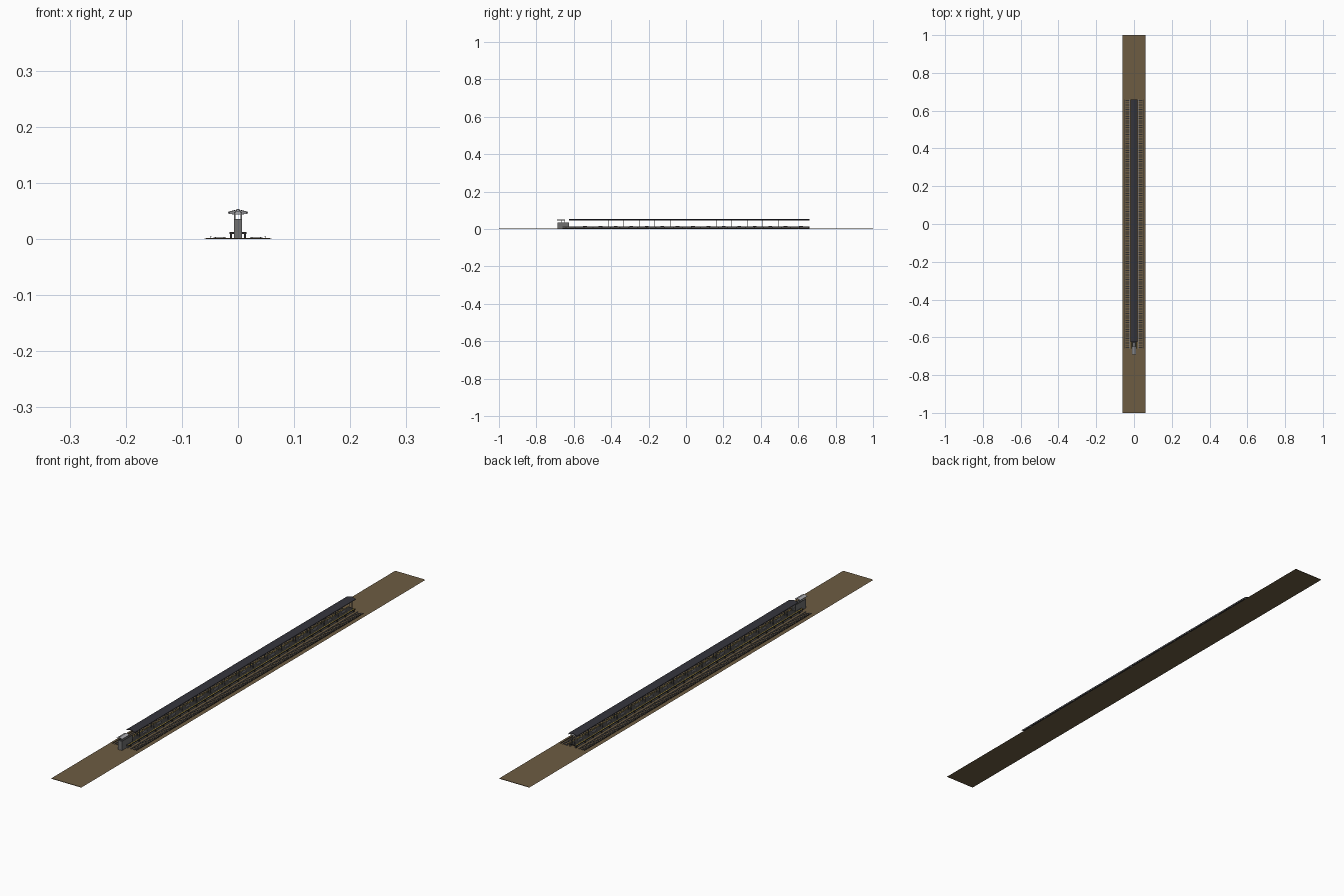
import bpy, bmesh, math

if "Cube" in bpy.data.objects:
    bpy.data.objects.remove(bpy.data.objects["Cube"])

def mat(name, c):
    m = bpy.data.materials.new(name)
    m.diffuse_color = (*c, 1)
    m.use_nodes = True
    m.node_tree.nodes["Principled BSDF"].inputs["Base Color"].default_value = m.diffuse_color
    return m

BROWN = mat("earth_brown", (0.155, 0.108, 0.055))
SLATE = mat("roof_slate", (0.035, 0.035, 0.045))
CONC = mat("concrete_grey", (0.16, 0.16, 0.16))
DARK = mat("sleeper_dark", (0.03, 0.028, 0.027))
STEEL = mat("rail_steel", (0.3, 0.3, 0.32))
YELLOW = mat("safety_yellow", (0.6, 0.42, 0.05))
LIGHT = mat("light_grey", (0.4, 0.4, 0.42))

def finish(name, bm, m):
    bmesh.ops.recalc_face_normals(bm, faces=bm.faces)
    me = bpy.data.meshes.new(name)
    bm.to_mesh(me)
    bm.free()
    me.materials.append(m)
    ob = bpy.data.objects.new(name, me)
    bpy.context.collection.objects.link(ob)
    return ob

def add_box(bm, x0, x1, y0, y1, z0, z1):
    v = [bm.verts.new((x, y, z)) for x in (x0, x1) for y in (y0, y1) for z in (z0, z1)]
    for f in ((0, 1, 3, 2), (4, 6, 7, 5), (0, 4, 5, 1), (2, 3, 7, 6), (0, 2, 6, 4), (1, 5, 7, 3)):
        bm.faces.new([v[i] for i in f])

def boxes(name, m, items, mirror=False):
    bm = bmesh.new()
    for b in items:
        add_box(bm, *b)
        if mirror:
            add_box(bm, -b[1], -b[0], *b[2:])
    return finish(name, bm, m)

def extrude_y(name, m, profiles, spans):
    # extrude x/z outlines along y
    bm = bmesh.new()
    for y0, y1 in spans:
        for prof in profiles:
            a = [bm.verts.new((x, y0, z)) for x, z in prof]
            b = [bm.verts.new((x, y1, z)) for x, z in prof]
            n = len(prof)
            bm.faces.new(a)
            bm.faces.new(b[::-1])
            for i in range(n):
                bm.faces.new((a[i], a[(i + 1) % n], b[(i + 1) % n], b[i]))
    return finish(name, bm, m)

def mir(p):
    return [(-x, z) for x, z in p]

L = 0.66
# ground bed with sloped shoulders
extrude_y("ground_bed", BROWN, [[(-.062, 0), (.062, 0), (.056, .0018), (-.056, .0018)]], [(-1, 1)])

# tracks
N = 110
ys = [-L + .006 + i * (2 * L - .012) / (N - 1) for i in range(N)]
boxes("sleepers", DARK, [(.0215, .044, y - .0025, y + .0025, .001, .0026) for y in ys], True)
boxes("running_rails", STEEL, [(x - .0007, x + .0007, -L, L, .0024, .0042) for x in (.025, .040)], True)
boxes("third_rail", DARK, [(.047, .050, -L, L, .0035, .0045)], True)
boxes("third_rail_stands", STEEL, [(.048, .049, y - .001, y + .001, .0015, .0036) for y in ys[::5]], True)

# platform: slab on side walls
boxes("platform_slab", DARK, [(-.0155, .0155, -L, L, .0095, .0125)])
boxes("platform_walls", CONC, [(.0105, .0125, -L, L, .001, .0096)], True)
boxes("platform_piers", DARK, [(.012, .0145, y - .003, y + .003, .001, .0096) for y in ys[1::4]], True)
boxes("edge_strips", YELLOW, [(.0125, .0150, -L, L, .0124, .0129)], True)

# canopy roof: thin gable shell
roof = [(-.018, .0485), (0, .0535), (.018, .0485), (.018, .0470), (0, .0520), (-.018, .0470)]
extrude_y("canopy_roof", SLATE, [roof], [(-.625, L)])
cols = [-.58 + i * .0825 for i in range(16)]
cols[-1] = .655
boxes("canopy_posts", CONC, [(.0045, .0065, y - .001, y + .001, .0124, .0485) for y in cols], True)
beam = [(0, .0515), (.0165, .047), (.0165, .0455), (.006, .0435), (0, .0435)]
extrude_y("canopy_beams", LIGHT, [beam, mir(beam)], [(y - .001, y + .001) for y in cols])
boxes("eave_beams", LIGHT, [(.0155, .0165, -.62, L, .0450, .0475)], True)

# stair enclosure at the front end
boxes("stair_house_walls", CONC, [(.006, .0075, -.685, -.625, .001, .036)], True)
boxes("stair_house_front", CONC, [(-.0075, .0075, -.686, -.684, .001, .036)])
boxes("stair_steps", CONC, [(-.006, .006, -.684 + i * .006, -.678 + i * .006, .001, .034 - i * .0024) for i in range(9)])
boxes("stair_house_posts", LIGHT, [(.006, .0075, y, y + .0015, .036, .048) for y in (-.685, -.668, -.651)], True)
extrude_y("stair_house_roof", LIGHT, [[(-.011, .046), (0, .0505), (.011, .046), (.011, .045), (0, .0495), (-.011, .045)]], [(-.69, -.648)])
# benches along the platform centre
boxes("benches", LIGHT, [(-.002, .002, y + .03, y + .05, .0124, .0165) for y in cols[:-1]])
